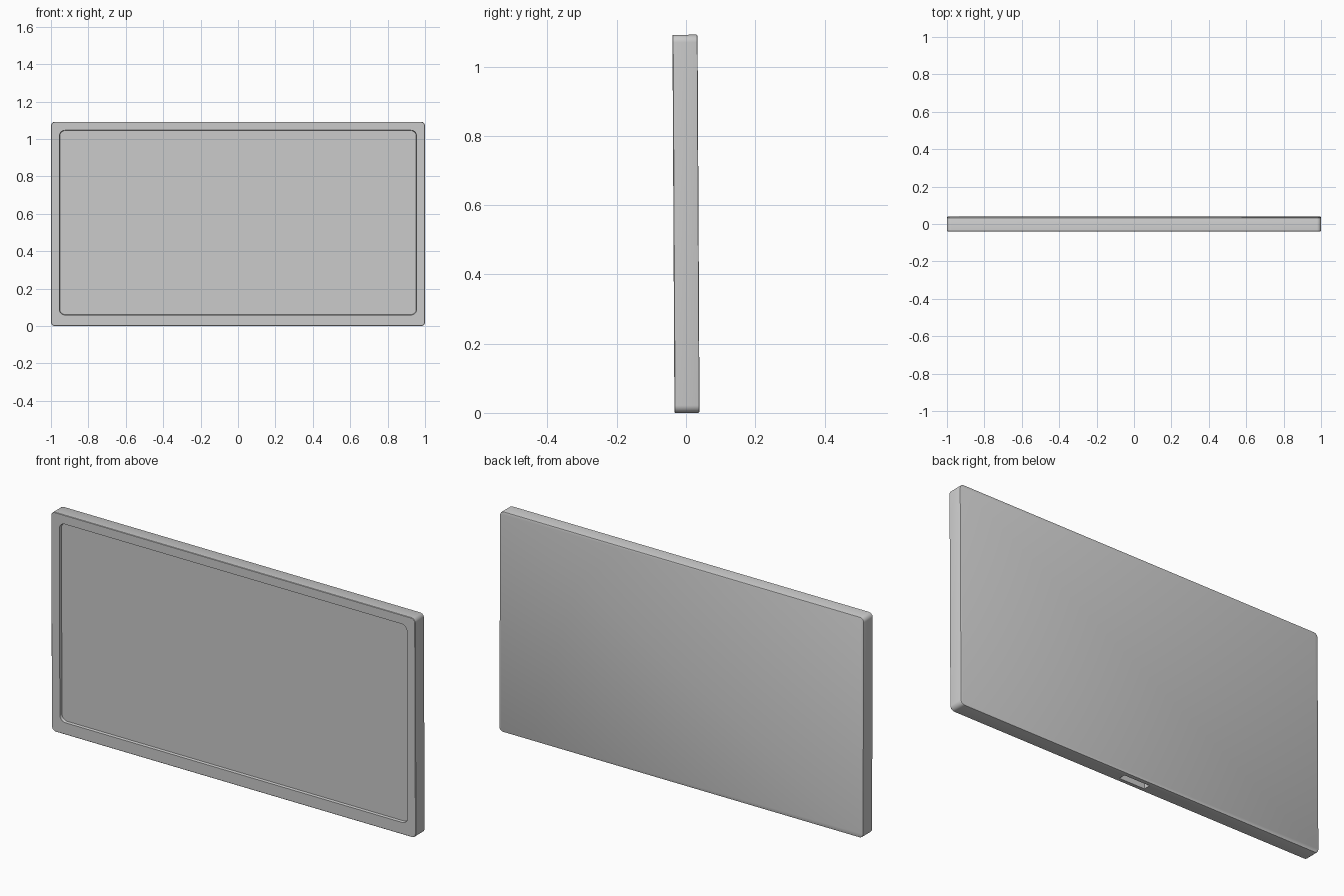
import bpy, bmesh, math

if "Cube" in bpy.data.objects:
    bpy.data.objects.remove(bpy.data.objects["Cube"])

W, H, T = 2.0, 1.092, 0.0725
TILT = math.radians(0.3)
FRONT, BACK = -T / 2, T / 2


def rounded_loop(bm, x0, x1, z0, z1, r, y, seg=8):
    """Rounded rectangle of vertices in the plane y."""
    corners = [(x1 - r, z1 - r, 0), (x0 + r, z1 - r, 90),
               (x0 + r, z0 + r, 180), (x1 - r, z0 + r, 270)]
    loop = []
    for cx, cz, start in corners:
        for i in range(seg + 1):
            a = math.radians(start + 90 * i / seg)
            loop.append(bm.verts.new((cx + r * math.cos(a), y, cz + r * math.sin(a))))
    return loop


def lofted(name, sections):
    """Closed solid skinned through rounded-rectangle sections."""
    bm = bmesh.new()
    loops = [rounded_loop(bm, *s) for s in sections]
    n = len(loops[0])
    for a, b in zip(loops, loops[1:]):
        for i in range(n):
            j = (i + 1) % n
            bm.faces.new((a[i], a[j], b[j], b[i]))
    bm.faces.new(loops[0])
    bm.faces.new(loops[-1])
    bmesh.ops.recalc_face_normals(bm, faces=bm.faces)
    mesh = bpy.data.meshes.new(name)
    bm.to_mesh(mesh)
    bm.free()
    obj = bpy.data.objects.new(name, mesh)
    bpy.context.collection.objects.link(obj)
    # lean the panel slightly forward about its centre
    obj.location = (0, 0, H / 2)
    obj.rotation_euler = (TILT, 0, 0)
    return obj


def outer(inset, y):
    return (-W / 2 + inset, W / 2 - inset, -H / 2 + inset, H / 2 - inset, 0.022 - inset, y)


def screen_edge(inset, y):
    return (-0.955 + inset, 0.955 - inset, 0.059 - H / 2 + inset,
            1.047 - H / 2 - inset, 0.03, y)


# Housing: softened back and front edges, bezel, then recessed screen
b = 0.004
panel = lofted("display_panel", [
    outer(b, BACK), outer(b * 0.3, BACK - b * 0.3), outer(0, BACK - b),
    outer(0, FRONT + 0.002), outer(0.002, FRONT),
    screen_edge(0, FRONT), screen_edge(0.002, FRONT + 0.014)])

# Stand slot in the middle of the underside
cutter = lofted("stand_slot_cutter", [
    (-0.07, 0.07, -H / 2 - 0.03, -H / 2 + 0.03, 0.001, y) for y in (-0.017, 0.017)])
cutter.hide_render = True
cutter.hide_viewport = True
slot = panel.modifiers.new("stand_slot", 'BOOLEAN')
slot.object = cutter
slot.operation = 'DIFFERENCE'
slot.solver = 'EXACT'

# Smooth rounded corners, crisp flat edges
bpy.context.view_layer.objects.active = panel
panel.select_set(True)
bpy.ops.object.shade_smooth_by_angle(angle=math.radians(30))
